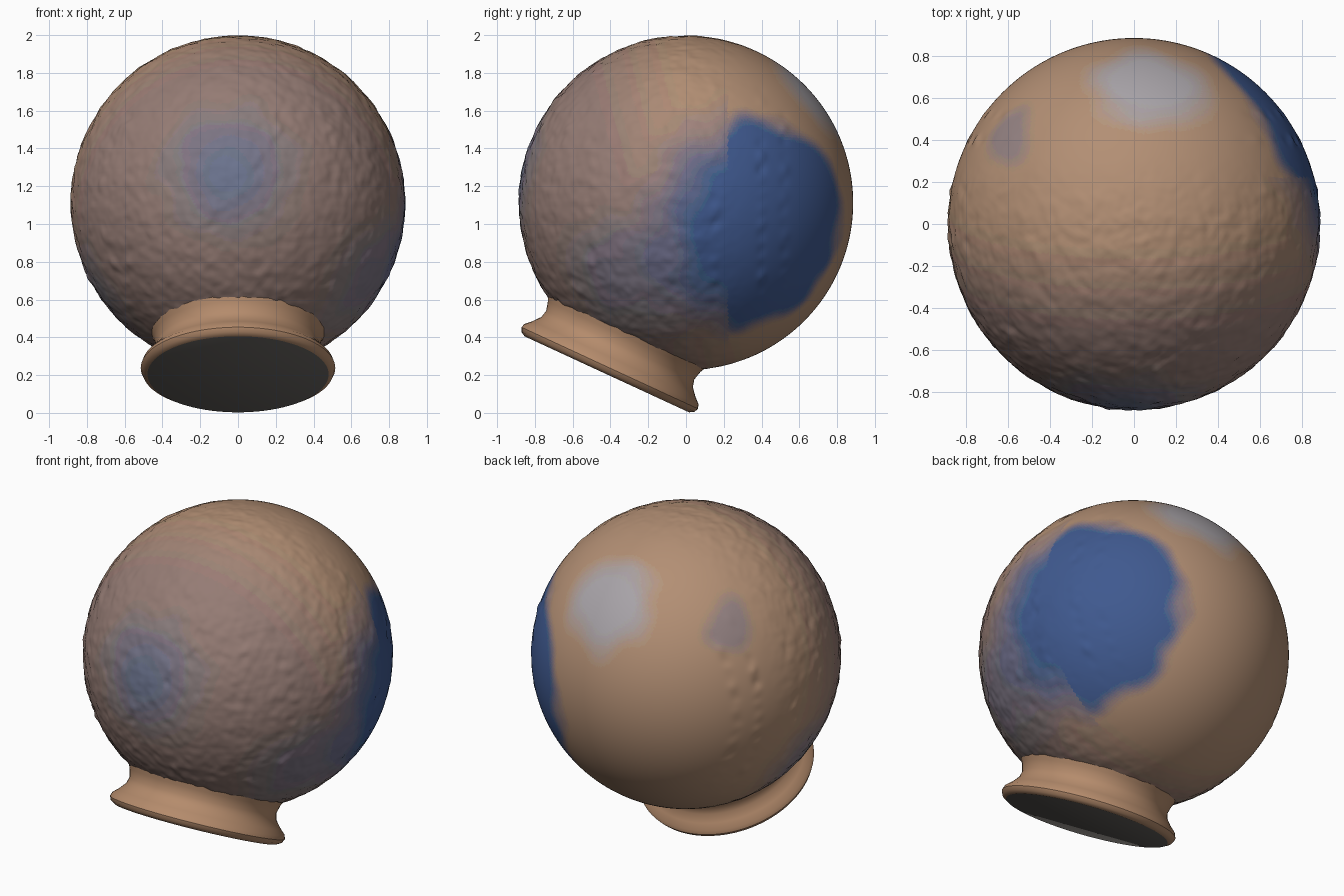
import bpy, bmesh, math
from mathutils import Vector, Matrix, noise

if "Cube" in bpy.data.objects:
    bpy.data.objects.remove(bpy.data.objects["Cube"])

R = 0.885
CENTRE = Vector((0, 0, 1.112))
TILT = math.radians(24.8)
AXIS = Vector((0, -math.sin(TILT), -math.cos(TILT)))   # from ball centre to foot

TAN = Vector((0.46, 0.28, 0.17))
ROSY = Vector((0.30, 0.20, 0.17))
DEEP = Vector((0.05, 0.11, 0.27))
GREYBLUE = Vector((0.12, 0.17, 0.28))
PALE = Vector((0.38, 0.38, 0.42))

# painted patches: direction, colour, radius, edge softness (degrees), strength
PATCHES = [
    ((-0.05, -1.0, 0.20), GREYBLUE, 17, 16, 0.9),
    ((0.75, -0.35, -0.45), GREYBLUE, 18, 18, 0.6),
    ((-0.75, -0.10, -0.50), GREYBLUE, 16, 14, 0.5),
    ((-0.66, 0.45, 0.58), GREYBLUE, 9, 6, 0.5),
    ((0.08, 0.76, 0.64), PALE, 17, 7, 0.9),
    ((0.85, 0.48, -0.15), DEEP, 39, 5, 1.0),
]
PATCHES = [(Vector(d).normalized(), c, r, s, k) for d, c, r, s, k in PATCHES]


def smooth(lo, hi, v):
    t = min(1, max(0, (v - lo) / (hi - lo)))
    return t * t * (3 - 2 * t)


def paint(d):
    col = ROSY.lerp(TAN, smooth(-0.5, 0.3, d.y + 0.25 * d.z))
    for c, pc, rad, soft, k in PATCHES:
        ang = math.degrees(d.angle(c)) + 5 * noise.noise(d * 5)
        if pc is DEEP:                       # fades gently toward the front
            soft = 5 + 14 * smooth(0.25, -0.1, d.y) if d.y > 0.25 else 15
        col = col.lerp(pc, k * (1 - smooth(rad - soft, rad + soft, ang)))
    return col


def material(name, col):
    m = bpy.data.materials.get(name) or bpy.data.materials.new(name)
    m.diffuse_color = (*col, 1)
    m.use_nodes = True
    m.node_tree.nodes["Principled BSDF"].inputs["Base Color"].default_value = m.diffuse_color
    return m


def seams(p, q, places):
    # broken raised seams across coordinate p, varying with q
    h = 0
    for i, s in enumerate(places):
        off = p - s - 0.02 * noise.noise(Vector((i * 7, q * 8, 3)))
        if abs(off) < 0.08:
            h += math.exp(-(off / 0.022) ** 2) * noise.noise(Vector((i * 5, q * 14, 0)))
    return h


def relief(d):
    p = d * R
    rough = smooth(0.45, -0.1, d.y)
    side = smooth(0.5, 0.8, abs(d.x))
    front = smooth(0.3, 0.6, -d.y)
    h = 0.005 * rough * noise.noise(d * 11) + 0.004 * rough * noise.noise(d * 24)
    h += 0.012 * front * seams(p.x, p.z, (-0.58, -0.37, -0.13, 0.11, 0.22, 0.49))
    h += 0.012 * side * seams(p.y, p.z, (-0.5, -0.08, 0.15, 0.4, 0.52))
    return h


# ball: fine sphere with a rough, patchily painted skin
bm = bmesh.new()
bmesh.ops.create_icosphere(bm, subdivisions=7, radius=1)
hidden = [v for v in bm.verts if v.co.normalized().dot(AXIS) > 0.9]
bmesh.ops.delete(bm, geom=hidden, context='VERTS')
mesh = bpy.data.meshes.new("ball")
slots = {}
for f in bm.faces:
    col = paint(f.calc_center_median().normalized())
    key = tuple(round(c * 40) for c in col)
    if key not in slots:
        slots[key] = len(slots)
        mesh.materials.append(material("paint_%d_%d_%d" % key, [k / 40 for k in key]))
    f.material_index = slots[key]
    f.smooth = True
for v in bm.verts:
    d = v.co.normalized()
    v.co = d * (R + relief(d))
bm.to_mesh(mesh)
bm.free()
ball = bpy.data.objects.new("ball", mesh)
ball.location = CENTRE
bpy.context.collection.objects.link(ball)

# foot: waisted, flared ring lathed about the tilted axis (radius, distance)
profile = [(0.47, 0.73), (0.445, 0.78), (0.432, 0.83), (0.442, 0.87), (0.475, 0.91),
           (0.507, 0.94), (0.515, 0.963), (0.505, 0.985), (0.48, 1.0)]
N = 96
bm = bmesh.new()
rings = [[bm.verts.new((r * math.cos(2 * math.pi * i / N), r * math.sin(2 * math.pi * i / N), -h))
          for i in range(N)] for r, h in profile]
for a, b in zip(rings, rings[1:]):
    for i in range(N):
        j = (i + 1) % N
        bm.faces.new((a[i], b[i], b[j], a[j])).smooth = True
base = bm.faces.new(list(reversed(rings[-1])))
base.material_index = 1
mesh = bpy.data.meshes.new("foot")
mesh.materials.append(material("foot_tan", (0.46, 0.26, 0.15)))
mesh.materials.append(material("foot_underside", (0.14, 0.13, 0.12)))
bm.to_mesh(mesh)
bm.free()
foot = bpy.data.objects.new("foot", mesh)
foot.matrix_world = Matrix.Translation(CENTRE) @ Matrix.Rotation(-TILT, 4, 'X')
bpy.context.collection.objects.link(foot)
bpy.context.view_layer.objects.active = foot
foot.select_set(True)
bpy.ops.object.shade_smooth_by_angle(angle=math.radians(40))
